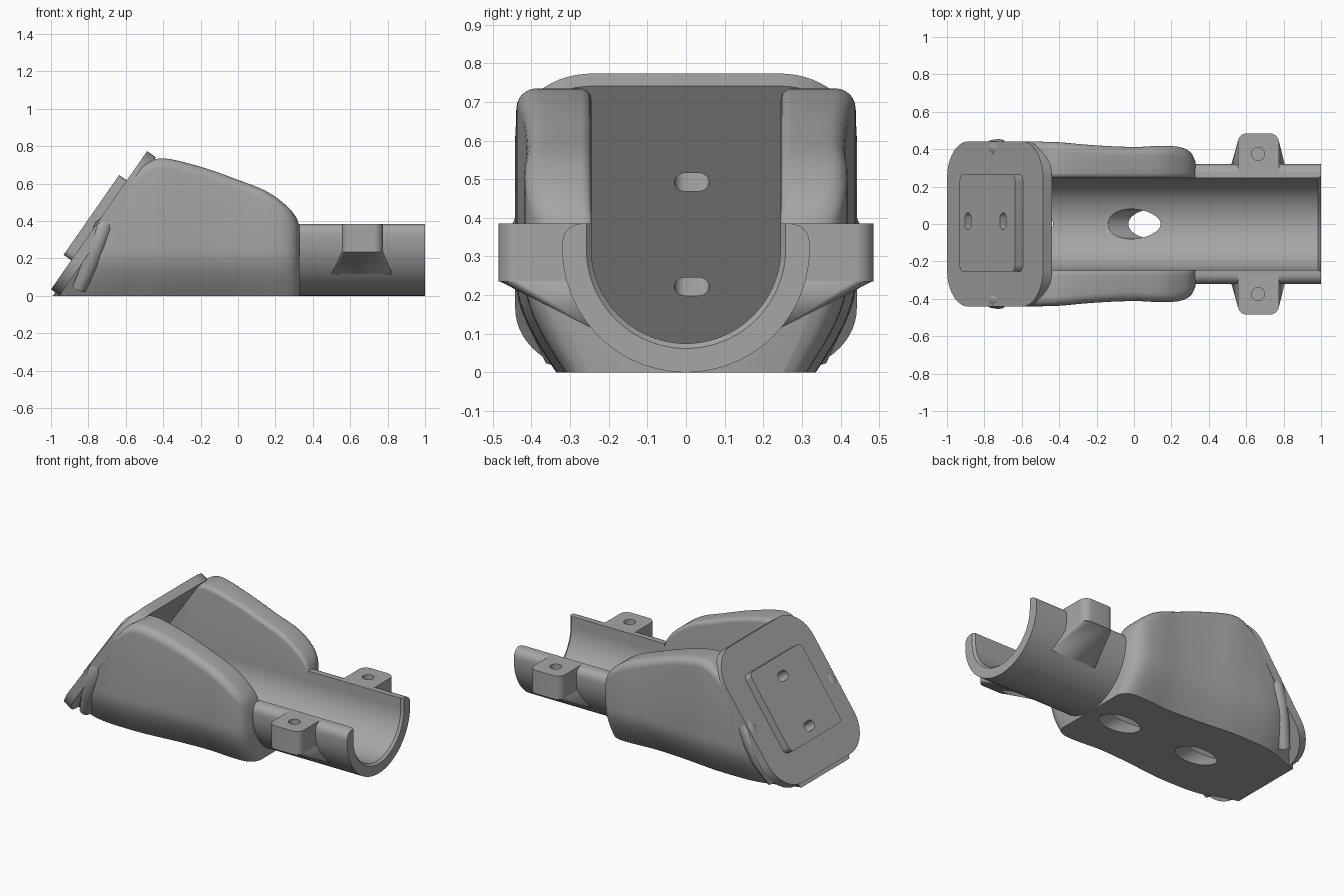
import bpy, bmesh, math
from mathutils import Matrix, Vector

cube = bpy.data.objects.get("Cube")
if cube:
    bpy.data.objects.remove(cube, do_unlink=True)

grey = bpy.data.materials.new("plain grey")
grey.use_nodes = True
COLOR = (0.38, 0.38, 0.38, 1)
grey.diffuse_color = COLOR
grey.node_tree.nodes["Principled BSDF"].inputs["Base Color"].default_value = COLOR


def make(name, bm):
    bmesh.ops.recalc_face_normals(bm, faces=bm.faces)
    mesh = bpy.data.meshes.new(name)
    bm.to_mesh(mesh)
    bm.free()
    mesh.materials.append(grey)
    ob = bpy.data.objects.new(name, mesh)
    bpy.context.collection.objects.link(ob)
    return ob


def activate(ob):
    bpy.ops.object.select_all(action='DESELECT')
    ob.select_set(True)
    bpy.context.view_layer.objects.active = ob


def smooth(ob):
    activate(ob)
    bpy.ops.object.shade_smooth_by_angle(angle=math.radians(32))


def cut(ob, cutters):
    activate(ob)
    for c in cutters:
        mod = ob.modifiers.new("cut", 'BOOLEAN')
        mod.operation = 'DIFFERENCE'
        mod.solver = 'EXACT'
        mod.object = c
        bpy.ops.object.modifier_apply(modifier=mod.name)


def arc(cx, cy, rx, ry, a0, a1, n):
    angles = [math.radians(a0 + (a1 - a0) * i / n) for i in range(n + 1)]
    return [(cx + rx * math.cos(a), cy + ry * math.sin(a)) for a in angles]


def rounded_rect(x0, x1, y0, y1, r, n=10):
    return (arc(x1 - r, y1 - r, r, r, 0, 90, n) + arc(x0 + r, y1 - r, r, r, 90, 180, n)
            + arc(x0 + r, y0 + r, r, r, 180, 270, n) + arc(x1 - r, y0 + r, r, r, 270, 360, n))


def extrude(name, outline, z0, z1, matrix=Matrix()):
    bm = bmesh.new()
    base = bm.faces.new([bm.verts.new((x, y, z0)) for x, y in outline])
    new = bmesh.ops.extrude_face_region(bm, geom=[base])["geom"]
    verts = [v for v in new if isinstance(v, bmesh.types.BMVert)]
    bmesh.ops.translate(bm, vec=(0, 0, z1 - z0), verts=verts)
    bmesh.ops.remove_doubles(bm, verts=bm.verts, dist=1e-5)
    bm.transform(matrix)
    return make(name, bm)


def loft(rings):
    bm = bmesh.new()
    rows = [[bm.verts.new(p) for p in ring] for ring in rings]
    for a, b in zip(rows, rows[1:]):
        for i in range(len(a)):
            j = (i + 1) % len(a)
            bm.faces.new((a[i], a[j], b[j], b[i]))
    bm.faces.new(rows[0])
    bm.faces.new(rows[-1])
    return bm


AXIS_Z = 0.32   # height of the channel centre line
BORE = 0.245    # channel radius


def u_ring(x, outer, inner):
    """Closed U section at x from the right half of its outer and inner outlines."""
    half = outer + inner
    mirrored = [(-y, z) for y, z in reversed(half[1:-1])]
    return [(x, y, z) for y, z in half + mirrored]


# Main body: U sections lofted along x (station: x, half width, floor half width, height)
STATIONS = [Vector(s) for s in (
    (-1, .34, .24, .40), (-.9, .37, .27, .45), (-.8, .41, .31, .50), (-.7, .435, .33, .53),
    (-.6, .442, .335, .61), (-.5, .44, .335, .70), (-.4, .437, .33, .735), (-.2, .42, .31, .69),
    (0, .412, .30, .62), (.15, .418, .31, .56), (.25, .41, .31, .49), (.305, .38, .29, .43),
    (.33, .33, .25, .37))]


def body_ring(x, w, b, h):
    side = [(b + (w - b) * math.sin(k * math.pi / 16), .25 * k / 8) for k in range(9)]
    outer = [(0, 0)] + side + arc(w - .05, h - .05, .05, .05, 0, 90, 6)
    inner = arc(BORE + .028, h - .028, .028, .028, 90, 180, 5)
    inner += arc(0, AXIS_Z, BORE, BORE, 0, -90, 20)
    return u_ring(x, outer, inner)


rings = []
for i in range(len(STATIONS) - 1):
    p1, p2 = STATIONS[i], STATIONS[i + 1]
    p0, p3 = STATIONS[max(i - 1, 0)], STATIONS[min(i + 2, len(STATIONS) - 1)]
    for k in range(5):
        t = k / 5
        s = .5 * (2 * p1 + (p2 - p0) * t + (2 * p0 - 5 * p1 + 4 * p2 - p3) * t ** 2
                  + (3 * p1 - p0 - 3 * p2 + p3) * t ** 3)
        rings.append(body_ring(*s))
rings.append(body_ring(*STATIONS[-1]))

# Frame of the tilted end plate: local x across, y up the slope, z outward
SLOPE = Vector((.571, 0, .821)).normalized()
OUT = Vector((-SLOPE.z, 0, SLOPE.x))
ORIGIN = Vector((-.953, 0, .002))
tilt = Matrix((Vector((0, -1, 0)), SLOPE, OUT)).transposed().to_4x4()
tilt.translation = ORIGIN

bm = loft(rings)
geom = bm.verts[:] + bm.edges[:] + bm.faces[:]
bmesh.ops.bisect_plane(bm, geom=geom, plane_co=ORIGIN + OUT * .03, plane_no=OUT, clear_outer=True)
rim = [e for e in bm.edges if e.is_boundary]
bmesh.ops.contextual_create(bm, geom=rim)
body = make("body", bm)

# Slanted access holes through the floor
cutters = []
for x in (.11, -.465):
    m = tilt.copy()
    m.translation = (x, 0, 0)
    cutters.append(extrude("floor_cutter", arc(0, 0, .08, .08, 0, 352.5, 47), -.2, .27, m))
cut(body, cutters)
smooth(body)

# Half pipe trough with a small chamfer at the open end
rings = []
for x, r in ((.325, BORE), (.985, BORE), (1, .258)):
    outer = arc(0, AXIS_Z, .32, .32, -90, 0, 24) + arc(.27, .335, .05, .05, 0, 90, 6)
    rings.append(u_ring(x, outer, [(r, .385)] + arc(0, AXIS_Z, r, r, 0, -90, 24)))
smooth(make("trough", loft(rings)))

# End plate and raised pad, with two slots through both
plate = extrude("end_plate", rounded_rect(-.442, .442, 0, .9, .2, 14), 0, .057, tilt)
pad = extrude("raised_pad", rounded_rect(-.265, .255, .19, .71, .035), .05, .107, tilt)
slots = [extrude("slot_cutter", rounded_rect(-.06, .03, t - .029, t + .029, .0289), -.1, .2, tilt)
         for t in (.268, .597)]
for ob in (plate, pad):
    cut(ob, slots)
    smooth(ob)
cutters += slots

for s, side in ((1, "left"), (-1, "right")):
    # Screw lug with a blind hole
    outline = ([(.555, .26), (.775, .26)] + arc(.725, .435, .05, .05, 0, 90, 8)
               + arc(.605, .435, .05, .05, 90, 180, 8))
    outline = [(x, y * s) for x, y in outline]
    lug = extrude("lug_" + side, outline, .235, .385)
    drill = extrude("drill_cutter", arc(.663, .375 * s, .035, .035, 0, 348.75, 31), .27, .45)
    cut(lug, [drill])
    cutters.append(drill)
    smooth(lug)

    # Flared gusset below the lug
    bm = bmesh.new()
    for x, y in outline:
        bm.verts.new((x, y, .237))
    for x in (.5, .825):
        bm.verts.new((x, .245 * s, .115))
    bmesh.ops.convex_hull(bm, input=bm.verts)
    smooth(make("gusset_" + side, bm))

    # Rounded rib between body and end plate
    curve = bpy.data.curves.new("rib_" + side, 'CURVE')
    curve.dimensions = '3D'
    curve.bevel_depth = .05
    curve.bevel_resolution = 4
    curve.use_fill_caps = True
    path = ((-.695, .40, .42, .15), (-.702, .403, .405, .7), (-.72, .405, .37, 1),
            (-.755, .40, .27, 1), (-.79, .382, .17, .9), (-.85, .33, .04, .75))
    spline = curve.splines.new('POLY')
    spline.points.add(len(path) - 1)
    for p, (x, y, z, r) in zip(spline.points, path):
        p.co = (x, y * s, z, 1)
        p.radius = r
    curve.materials.append(grey)
    rib = bpy.data.objects.new("rib_" + side, curve)
    bpy.context.collection.objects.link(rib)
    activate(rib)
    bpy.ops.object.convert(target='MESH')
    smooth(bpy.context.view_layer.objects.active)

for c in cutters:
    bpy.data.objects.remove(c, do_unlink=True)
